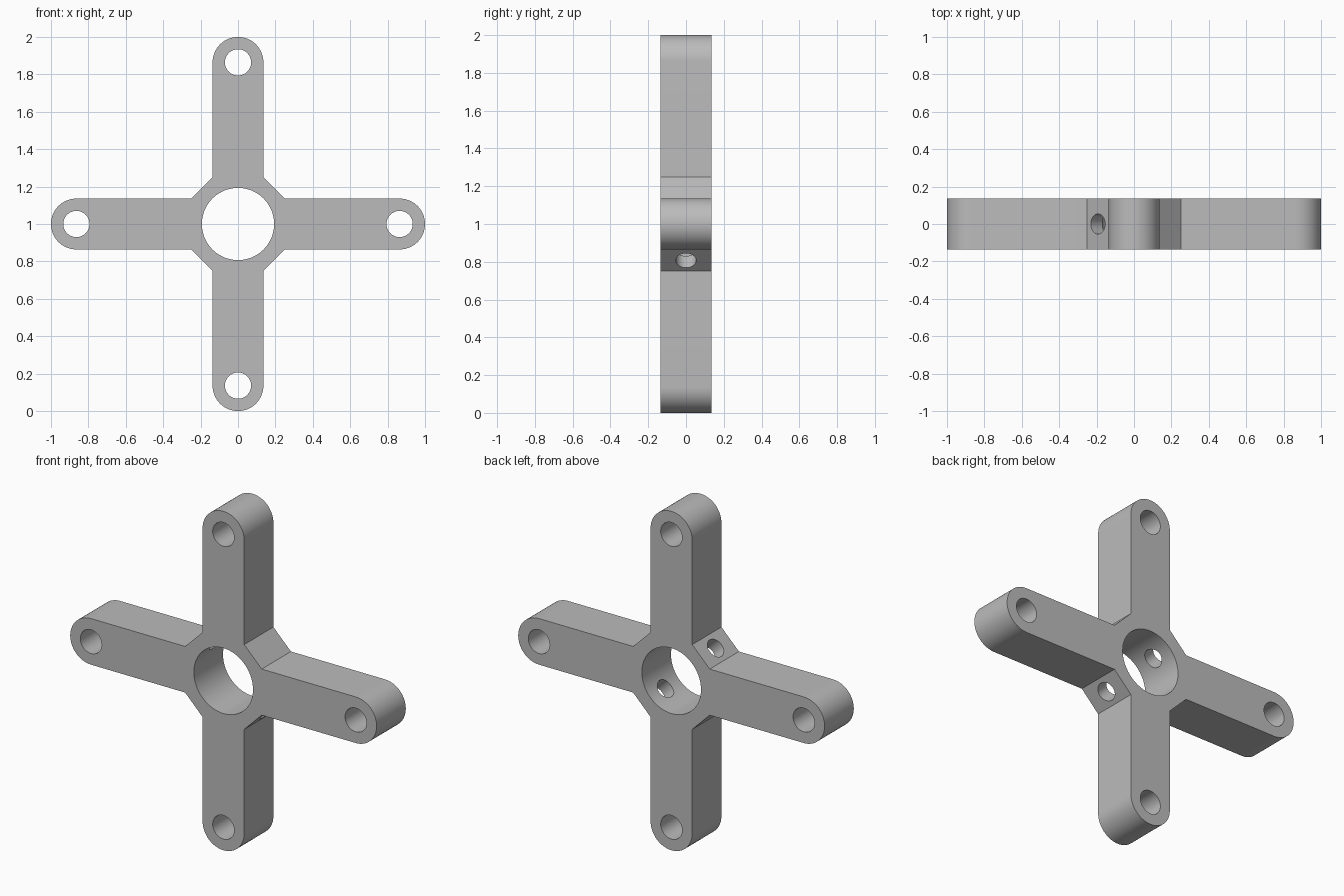
import bpy, bmesh, math
from mathutils import Matrix, Vector

cube = bpy.data.objects.get("Cube")
if cube:
    bpy.data.objects.remove(cube, do_unlink=True)

HALF = 0.136          # half width of an arm and half depth of the plate
TIP = 1 - HALF        # centre of each rounded arm end
GUSSET = 0.25         # where the corner braces meet the arms
CENTRE = Vector((0, 0, 1))

grey = bpy.data.materials.new("plain grey")
grey.use_nodes = True
colour = (0.5, 0.5, 0.5, 1)
grey.diffuse_color = colour
grey.node_tree.nodes["Principled BSDF"].inputs["Base Color"].default_value = colour


def make_object(name, bm):
    bmesh.ops.recalc_face_normals(bm, faces=bm.faces)
    mesh = bpy.data.meshes.new(name)
    bm.to_mesh(mesh)
    bm.free()
    mesh.materials.append(grey)
    obj = bpy.data.objects.new(name, mesh)
    bpy.context.collection.objects.link(obj)
    return obj


def drill(target, position, direction, radius, length, sides=64):
    """Cut a round hole centred on position along direction."""
    bm = bmesh.new()
    turn = Vector(direction).to_track_quat('Z', 'Y').to_matrix().to_4x4()
    bmesh.ops.create_cone(bm, cap_ends=True, segments=sides, radius1=radius,
                          radius2=radius, depth=length,
                          matrix=Matrix.Translation(position) @ turn)
    cutter = make_object("hole_cutter", bm)
    cutter.hide_render = True
    mod = target.modifiers.new("hole", 'BOOLEAN')
    mod.operation = 'DIFFERENCE'
    mod.solver = 'EXACT'
    mod.object = cutter
    bpy.context.view_layer.objects.active = target
    bpy.ops.object.modifier_apply(modifier=mod.name)
    bpy.data.objects.remove(cutter, do_unlink=True)


# Cross outline: one rounded arm with braced corners, repeated four times
arm = [(HALF, GUSSET)]
steps = 32
for i in range(steps + 1):
    a = math.pi * i / steps
    arm.append((HALF * math.cos(a), TIP + HALF * math.sin(a)))
arm.append((-HALF, GUSSET))

bm = bmesh.new()
verts = []
for quarter in range(4):
    spin = Matrix.Rotation(quarter * math.pi / 2, 2)
    for point in arm:
        p = spin @ Vector(point)
        verts.append(bm.verts.new(CENTRE + Vector((p.x, -HALF, p.y))))
face = bm.faces.new(verts)
solid = bmesh.ops.extrude_face_region(bm, geom=[face])
bmesh.ops.translate(bm, vec=(0, 2 * HALF, 0),
                    verts=[v for v in solid["geom"] if isinstance(v, bmesh.types.BMVert)])
body = make_object("four_arm_bracket", bm)

# Shaft bore and the mounting hole in each arm
drill(body, CENTRE, (0, 1, 0), 0.193, 1, 96)
for x, z in ((1, 0), (-1, 0), (0, 1), (0, -1)):
    drill(body, CENTRE + TIP * Vector((x, 0, z)), (0, 1, 0), 0.07, 1)

# Set screw holes through two opposite braces
drill(body, CENTRE, (1, 0, -1), 0.054, 1)

# Smooth the round walls and keep the edges crisp
bpy.ops.object.select_all(action='DESELECT')
body.select_set(True)
bpy.context.view_layer.objects.active = body
bpy.ops.object.shade_smooth_by_angle(angle=math.radians(30))
